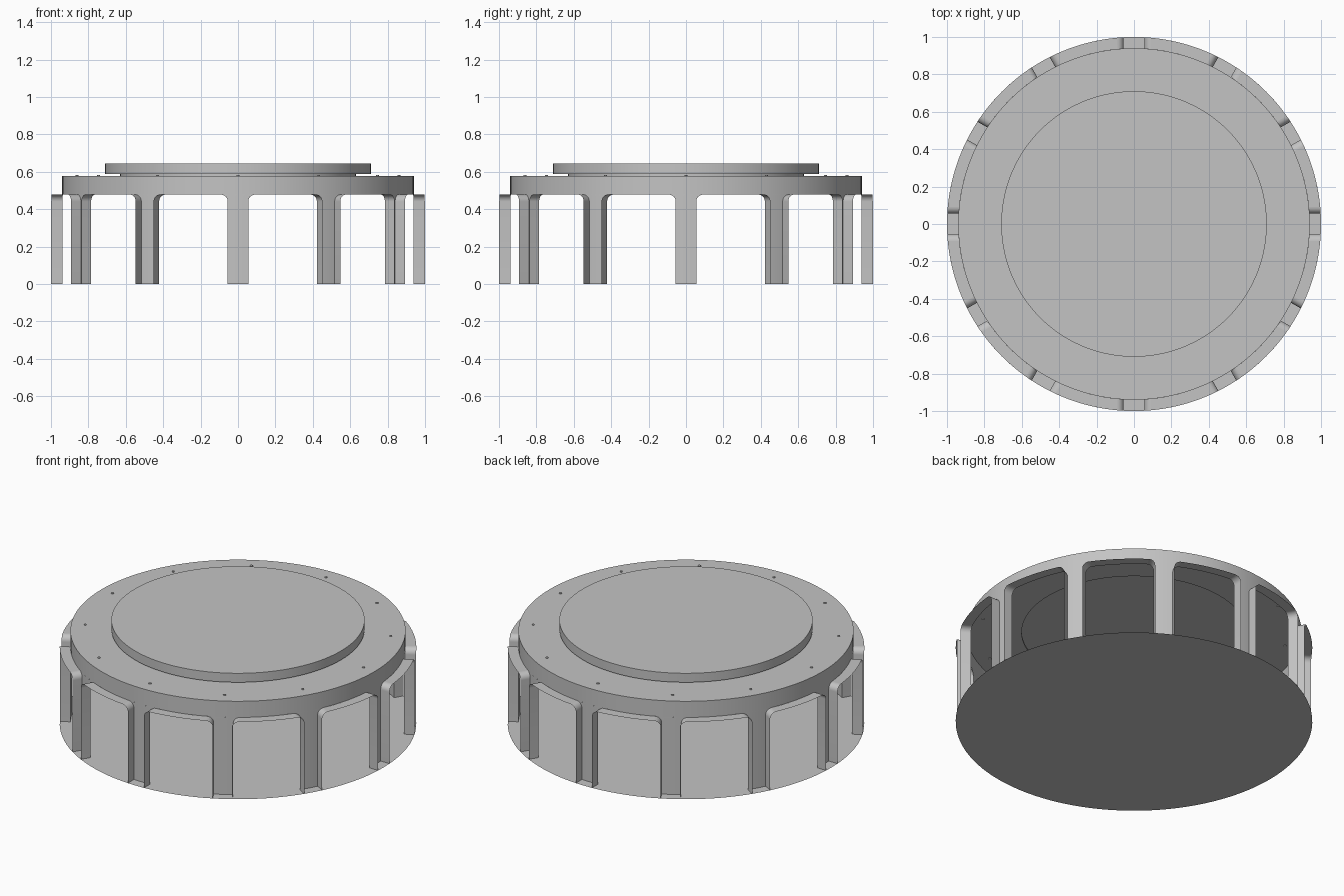
import bpy, bmesh, math
from mathutils import Matrix, Vector

if "Cube" in bpy.data.objects:
    bpy.data.objects.remove(bpy.data.objects["Cube"])

SLOTS = 12           # recesses around the drum
R_IN, R_OUT = 0.94, 1.0
HALF, FILLET = 0.055, 0.037
Z_LEDGE, Z_TOP = 0.478, 0.578
SEG = 120

grey = bpy.data.materials.new("plain_grey")
grey.use_nodes = True
colour = (0.55, 0.55, 0.55, 1)
grey.diffuse_color = colour
grey.node_tree.nodes["Principled BSDF"].inputs["Base Color"].default_value = colour


def finish(name, bm):
    """Turn a bmesh into a smooth-shaded object with sharp edges kept."""
    bmesh.ops.remove_doubles(bm, verts=bm.verts, dist=0.0001)
    mesh = bpy.data.meshes.new(name)
    bm.to_mesh(mesh)
    bm.free()
    mesh.materials.append(grey)
    obj = bpy.data.objects.new(name, mesh)
    bpy.context.collection.objects.link(obj)
    bpy.ops.object.select_all(action="DESELECT")
    obj.select_set(True)
    bpy.context.view_layer.objects.active = obj
    bpy.ops.object.shade_smooth_by_angle(angle=math.radians(30))
    return obj


def sheet(bm, rows):
    """Skin quads across rows of points."""
    grid = [[bm.verts.new(p) for p in row] for row in rows]
    for a, b in zip(grid, grid[1:]):
        for i in range(len(a) - 1):
            bm.faces.new((a[i], a[i + 1], b[i + 1], b[i]))


def on_ring(r, t, z, turn):
    """Point at tangential offset t on a cylinder of radius r."""
    p = Vector((math.sqrt(r * r - t * t), t, z))
    return Matrix.Rotation(turn, 3, "Z") @ p


def lathe(name, profile):
    bm = bmesh.new()
    angles = [2 * math.pi * i / SEG for i in range(SEG + 1)]
    sheet(bm, [[(r * math.cos(a), r * math.sin(a), z) for a in angles]
               for r, z in profile])
    return finish(name, bm)


def disc(name, r, z, down=False):
    bm = bmesh.new()
    bmesh.ops.create_circle(bm, cap_ends=True, segments=SEG, radius=r,
                            matrix=Matrix.Translation((0, 0, z)))
    if down:
        bmesh.ops.reverse_faces(bm, faces=bm.faces)
    return finish(name, bm)


# Floor, outer band with its deck, and the raised lid on a short neck
disc("floor", R_OUT, 0, down=True)
lathe("band", [(R_IN, Z_LEDGE), (R_IN, Z_TOP), (0.63, Z_TOP)])
lathe("lid", [(0.63, Z_TOP), (0.63, 0.588), (0.71, 0.588), (0.71, 0.644)])
disc("lid_top", 0.71, 0.644)

# Half outline of a recess: straight side, then a rounded top corner
outline = [(HALF, 0)]
for i in range(9):
    a = math.pi / 2 * i / 8
    outline.append((HALF + FILLET * (1 - math.cos(a)),
                    Z_LEDGE - FILLET * (1 - math.sin(a))))

step = 2 * math.pi / SLOTS
posts, ledge, pins = bmesh.new(), bmesh.new(), bmesh.new()
for k in range(SLOTS):
    turn = k * step
    # Back wall of the recess, flush with the band
    sheet(posts, [[on_ring(R_IN, t * f / 4, z, turn) for f in range(-4, 5)]
                  for t, z in outline])
    # Side walls with rounded tops
    for side in (-1, 1):
        radii = (R_IN, R_OUT) if side < 0 else (R_OUT, R_IN)
        sheet(posts, [[on_ring(r, side * t, z, turn) for r in radii]
                      for t, z in outline])
    # Flat ledge running to the next recess
    rows = []
    for r in (R_IN, R_OUT):
        start = math.asin((HALF + FILLET) / r)
        span = step - 2 * start
        rows.append([on_ring(r, 0, Z_LEDGE, turn + start + span * i / 8)
                     for i in range(9)])
    sheet(ledge, rows[::-1])
    # Small pin through the deck
    place = Matrix.Translation(on_ring(0.86, 0, Z_TOP, turn))
    bmesh.ops.create_cone(pins, cap_ends=True, segments=12, radius1=0.008,
                          radius2=0.008, depth=0.008, matrix=place)

finish("posts", posts)
finish("ledge", ledge)
finish("deck_pins", pins)
